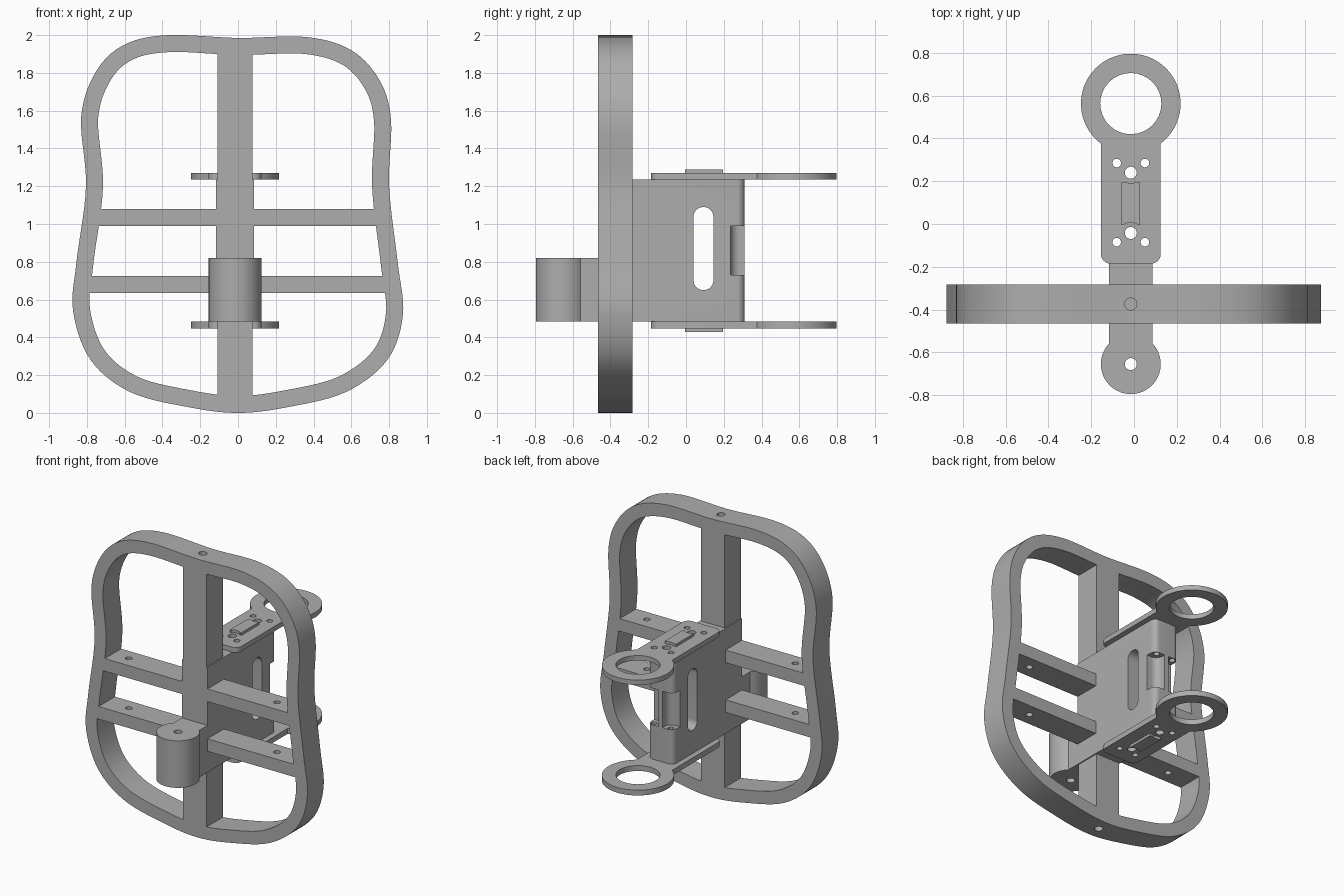
import bpy, bmesh, math
from mathutils import Vector

if "Cube" in bpy.data.objects:
    bpy.data.objects.remove(bpy.data.objects["Cube"])

grey = bpy.data.materials.new("mid grey")
grey.use_nodes = True
GREY = (0.42, 0.42, 0.42, 1)
grey.diffuse_color = GREY
grey.node_tree.nodes["Principled BSDF"].inputs["Base Color"].default_value = GREY

CX = -0.015                 # centre line of the spine
FRONT, BACK = -0.466, -0.282
MID = (FRONT + BACK) / 2
LOW, HIGH = 0.485, 1.235    # bottom and top of the body


def add_object(name, bm):
    bmesh.ops.recalc_face_normals(bm, faces=bm.faces)
    mesh = bpy.data.meshes.new(name)
    bm.to_mesh(mesh)
    bm.free()
    mesh.materials.append(grey)
    ob = bpy.data.objects.new(name, mesh)
    bpy.context.collection.objects.link(ob)
    return ob


def prism(name, outline, z0, z1):
    bm = bmesh.new()
    face = bm.faces.new([bm.verts.new((x, y, z0)) for x, y in outline])
    top = bmesh.ops.extrude_face_region(bm, geom=[face])["geom"]
    bmesh.ops.translate(bm, vec=(0, 0, z1 - z0),
                        verts=[v for v in top if isinstance(v, bmesh.types.BMVert)])
    return add_object(name, bm)


def circle(x, y, r, n=32):
    return [(x + r * math.cos(math.tau * i / n), y + r * math.sin(math.tau * i / n))
            for i in range(n)]


def rounded(x0, x1, y0, y1, radii, n=8):
    """Rectangle with corner radii: right back, left back, left front, right front."""
    corners = [(x1, y1, -1, -1), (x0, y1, 1, -1), (x0, y0, 1, 1), (x1, y0, -1, 1)]
    pts = []
    for k, ((x, y, sx, sy), r) in enumerate(zip(corners, radii)):
        for i in range(n + 1 if r else 1):
            a = math.pi / 2 * (k + i / n)
            pts.append((x + sx * r + r * math.cos(a), y + sy * r + r * math.sin(a)))
    return pts


def box(name, x0, x1, y0, y1, z0, z1):
    return prism(name, [(x0, y0), (x1, y0), (x1, y1), (x0, y1)], z0, z1)


def combine(ob, others, operation="DIFFERENCE"):
    bpy.context.view_layer.objects.active = ob
    for other in others:
        mod = ob.modifiers.new("combine", "BOOLEAN")
        mod.operation, mod.solver, mod.object = operation, "EXACT", other
        bpy.ops.object.modifier_apply(modifier=mod.name)
        bpy.data.objects.remove(other)


def drill(ob, x, y, r, z0=-1, z1=3):
    combine(ob, [prism("drill", circle(x, y, r), z0, z1)])


# Outer frame: smooth closed outline with an inward offset
outline = [Vector(p) for p in (
    (0, 0), (-.26, .03), (-.57, .11), (-.78, .28), (-.873, .54), (-.855, .8),
    (-.805, 1.2), (-.83, 1.57), (-.75, 1.81), (-.6, 1.95), (-.37, 2), (0, 1.985),
    (.36, 1.99), (.6, 1.92), (.75, 1.76), (.81, 1.55), (.8, 1.2), (.845, .8),
    (.873, .52), (.79, .28), (.57, .11), (.26, .03))]
bm = bmesh.new()
rings = []
count, steps = len(outline), 7
for i in range(count):
    a, b, c, d = (outline[(i + k) % count] for k in (-1, 0, 1, 2))
    for s in range(steps):
        t = s / steps
        p = (2 * b + (c - a) * t + (2 * a - 5 * b + 4 * c - d) * t ** 2
             + (3 * b - a - 3 * c + d) * t ** 3) / 2
        tan = ((c - a) + (2 * a - 5 * b + 4 * c - d) * 2 * t
               + (3 * b - a - 3 * c + d) * 3 * t * t).normalized()
        q = p + Vector((tan.y, -tan.x)) * 0.09
        rings.append([bm.verts.new(v) for v in (
            (p.x, FRONT, p.y), (q.x, FRONT, q.y), (q.x, BACK, q.y), (p.x, BACK, p.y))])
for i, ring in enumerate(rings):
    nxt = rings[(i + 1) % len(rings)]
    for k in range(4):
        bm.faces.new((ring[k], ring[(k + 1) % 4], nxt[(k + 1) % 4], nxt[k]))
frame = add_object("outer_frame", bm)

# Spine with blind holes at both ends
spine = box("spine", CX - .093, CX + .093, FRONT, BACK, 0.04, 1.95)
for ob in (frame, spine):
    drill(ob, CX, MID, .028, -1, .25)
    drill(ob, CX, MID, .028, 1.75, 3)

# Cross bars
for name, half, z in (("upper_cross_bar", .775, .99), ("lower_cross_bar", .815, .635)):
    bar = box(name, -half, half, FRONT, BACK, z, z + .09)
    for side in (-1, 1):
        drill(bar, CX + side * .585, MID, .022)

# Body block with rounded back edges
body = prism("body_block", rounded(CX - .101, CX + .101, FRONT, .31, (.04, .04, 0, 0)), LOW, HIGH)

# Long slot through the sides of the body
slot = prism("slot_cutter", rounded(-.65, -1.09, .04, .145, (0, 0, 0, 0)), -.5, .5)
bpy.data.objects.remove(slot)
slot = prism("slot_cutter", rounded(-1.09, -.65, .04, .145, (.052,) * 4), -.5, .5)
slot.rotation_euler.y = math.pi / 2
for v in slot.data.vertices:
    v.co = (v.co.z, v.co.y, -v.co.x)
slot.rotation_euler.y = 0
combine(body, [slot])

# Bolt pockets in the back corners
combine(body, [
    prism("pocket", rounded(CX + .016, CX + .3, .235, .5, (0, 0, .05, 0)), .73, .99),
    prism("pocket", rounded(CX - .3, CX - .016, .235, .5, (0, 0, 0, .05)), .73, .99)])

# Front hub and its neck
hub = prism("front_hub", circle(CX, -.655, .14, 64), LOW, .82)
combine(hub, [box("neck", CX - .101, CX + .101, -.655, FRONT + .02, LOW, .82)], "UNION")
drill(hub, CX, -.655, .028)

# Ring arms above and below the body
arms = []
for name, z0, z1 in (("upper_ring_arm", HIGH, 1.27), ("lower_ring_arm", .447, LOW)):
    arm = prism(name, rounded(CX - .14, CX + .14, -.185, .5, (0, 0, .045, .045)), z0, z1)
    combine(arm, [prism("ring", circle(CX, .563, .233, 72), z0, z1)], "UNION")
    drill(arm, CX, .563, .143)
    arms.append(arm)

# Bolt holes running through the arms and the body
for ob in arms + [body]:
    for y in (.24, -.042):
        drill(ob, CX, y, .028)
    for y in (.285, -.085):
        for side in (-1, 1):
            drill(ob, CX + side * .066, y, .02)

# Raised keys with hollowed ends
for name, z0, z1 in (("upper_key", 1.26, 1.289), ("lower_key", .428, .457)):
    key = box(name, CX - .044, CX + .044, -.005, .195, z0, z1)
    for y in (.24, -.042):
        drill(key, CX, y, .05)

# Smooth curved walls, keep edges crisp
for ob in bpy.context.collection.objects:
    if ob.type == "MESH" and grey.name in ob.data.materials:
        bpy.ops.object.select_all(action="DESELECT")
        ob.select_set(True)
        bpy.context.view_layer.objects.active = ob
        bpy.ops.object.shade_smooth_by_angle(angle=math.radians(30))
